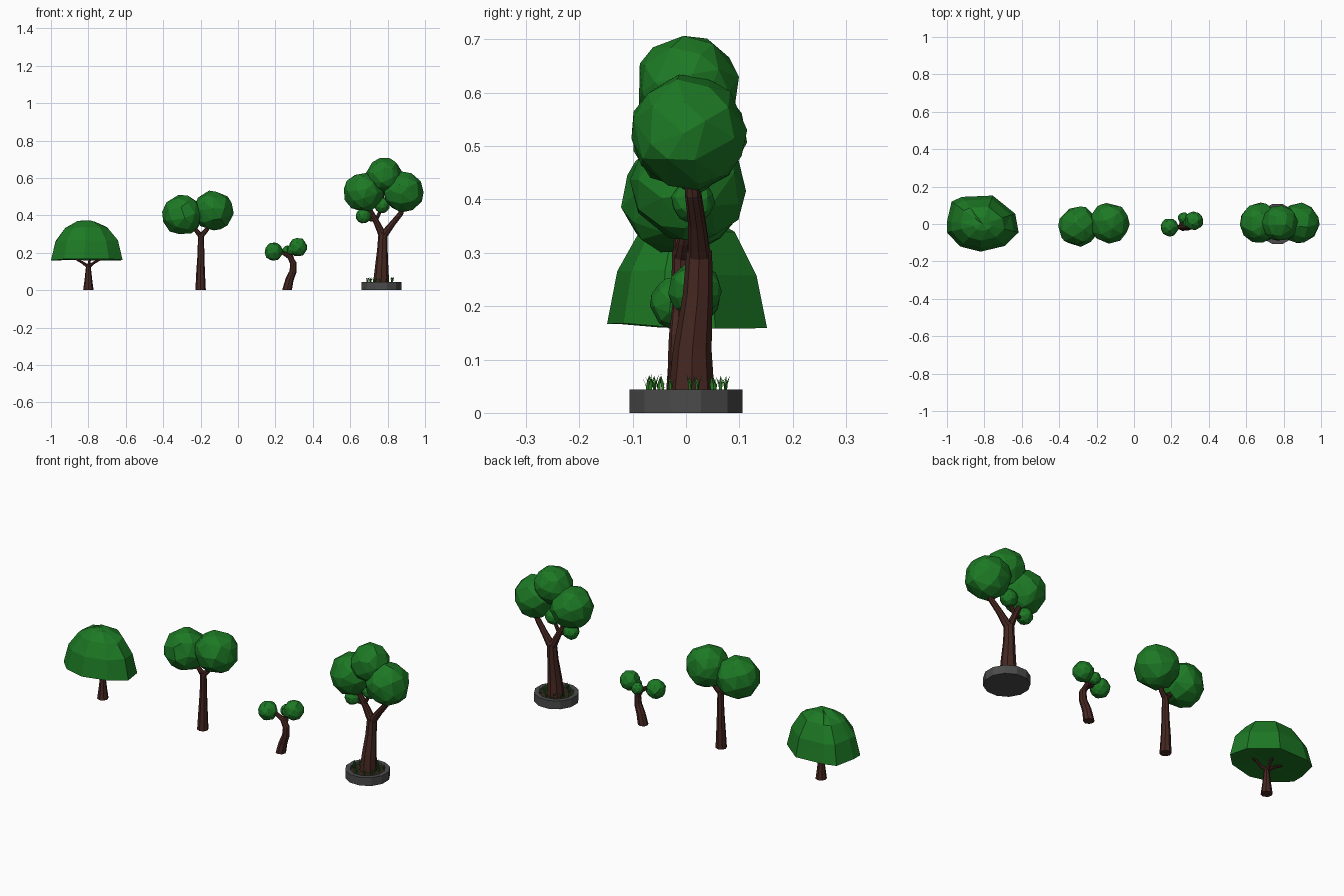
import bpy, bmesh, math, random
from mathutils import Vector, Matrix

if "Cube" in bpy.data.objects:
    bpy.data.objects.remove(bpy.data.objects["Cube"])

random.seed(4)


def material(name, rgb):
    m = bpy.data.materials.new(name)
    m.diffuse_color = (*rgb, 1)
    m.use_nodes = True
    m.node_tree.nodes["Principled BSDF"].inputs["Base Color"].default_value = m.diffuse_color
    return m


LEAF = material("leaf_green", (0.012, 0.19, 0.018))
BARK = material("bark_brown", (0.06, 0.02, 0.015))
STONE = material("planter_grey", (0.07, 0.07, 0.07))
SOIL = material("soil_brown", (0.03, 0.018, 0.012))
GRASS = material("grass_green", (0.03, 0.22, 0.02))


def finish(bm, name, mat):
    bmesh.ops.recalc_face_normals(bm, faces=bm.faces)
    me = bpy.data.meshes.new(name)
    bm.to_mesh(me)
    bm.free()
    me.materials.append(mat)
    ob = bpy.data.objects.new(name, me)
    bpy.context.collection.objects.link(ob)
    return ob


def loft(bm, rings):
    for a, b in zip(rings, rings[1:]):
        n = len(a)
        for i in range(n):
            bm.faces.new((a[i], a[(i + 1) % n], b[(i + 1) % n], b[i]))


def limbs(name, paths, sides=8):
    """Tapered tubes; each path is a list of (x, y, z, radius)."""
    bm = bmesh.new()
    for path in paths:
        pts = [Vector(p[:3]) for p in path]
        rings = []
        for i, p in enumerate(pts):
            t = pts[min(i + 1, len(pts) - 1)] - pts[max(i - 1, 0)]
            if i == 0 and p.z < 0.05:
                t = Vector((0, 0, 1))
            q = Vector((0, 0, 1)).rotation_difference(t)
            r = path[i][3]
            rings.append([bm.verts.new(p + q @ Vector((
                r * math.cos(2 * math.pi * k / sides),
                r * math.sin(2 * math.pi * k / sides), 0))) for k in range(sides)])
        loft(bm, rings)
        bm.faces.new(rings[0])
        bm.faces.new(rings[-1])
    return finish(bm, name, BARK)


def leaf_ball(name, x, y, z, r):
    """Irregular faceted foliage ball."""
    bm = bmesh.new()
    bmesh.ops.create_icosphere(bm, subdivisions=2, radius=r)
    turn = Matrix.Rotation(random.uniform(0, 3), 3, 'Z') @ Matrix.Rotation(random.uniform(0, 3), 3, 'X')
    for v in bm.verts:
        j = Vector([random.uniform(-1, 1) for _ in range(3)]) * r * 0.14
        v.co = turn @ ((v.co + j).normalized() * r * random.uniform(0.98, 1.03)) + Vector((x, y, z))
    return finish(bm, name, LEAF)


# umbrella tree: dome canopy lofted from its plan outline
outline = [(-1, .013), (-.975, .12), (-.92, .145), (-.755, .152), (-.635, .055),
           (-.617, -.045), (-.69, -.117), (-.82, -.148), (-.93, -.12), (-1, -.045)]
centre = Vector((-.81, .0))
bm = bmesh.new()
rings = []
for z, s in ((.163, 1), (.262, .87), (.335, .6), (.366, .25)):
    ring = []
    for x, y in outline:
        p = centre + (Vector((x, y)) - centre) * s
        ring.append(bm.verts.new((p.x, p.y, z + random.uniform(-.006, .006))))
    rings.append(ring)
loft(bm, rings)
for ring, z in ((rings[0], .172), (rings[-1], .374)):
    c = bm.verts.new((centre.x, centre.y, z))
    for i in range(10):
        bm.faces.new((ring[i], ring[(i + 1) % 10], c))
bmesh.ops.triangulate(bm, faces=bm.faces)
finish(bm, "umbrella_canopy", LEAF)
limbs("umbrella_trunk", [
    [(-.8, 0, 0, .028), (-.8, 0, .06, .02), (-.8, 0, .135, .012)],
    [(-.8, 0, .125, .01), (-.83, .01, .147, .007), (-.88, .02, .175, .006)],
    [(-.8, 0, .125, .01), (-.77, -.01, .147, .007), (-.72, -.01, .175, .006)],
    [(-.8, 0, .125, .01), (-.795, .03, .15, .007), (-.79, .06, .18, .006)]])

# twin-ball tree
limbs("twin_trunk", [
    [(-.2, -.012, 0, .028), (-.2, -.01, .1, .023), (-.198, -.01, .2, .018), (-.198, -.01, .305, .016)],
    [(-.198, -.01, .29, .015), (-.225, -.012, .32, .011), (-.27, -.012, .36, .009)],
    [(-.198, -.01, .29, .015), (-.17, -.005, .32, .012), (-.14, .005, .37, .009)]])
leaf_ball("twin_foliage_left", -.298, -.012, .402, .109)
leaf_ball("twin_foliage_right", -.132, .006, .425, .109)

# small crooked tree
limbs("crooked_trunk", [
    [(.262, -.012, 0, .026), (.275, -.012, .055, .022), (.294, -.015, .1, .019),
     (.296, -.015, .145, .017), (.275, -.014, .18, .014), (.24, -.016, .2, .01), (.2, -.018, .207, .007)],
    [(.29, -.013, .16, .013), (.285, .005, .19, .01), (.315, .015, .22, .008)],
    [(.28, -.012, .175, .012), (.275, .01, .19, .009), (.267, .03, .21, .007)]])
leaf_ball("crooked_foliage_left", .19, -.018, .206, .049)
leaf_ball("crooked_foliage_right", .32, .016, .23, .051)
leaf_ball("crooked_foliage_back", .265, .032, .208, .031)
leaf_ball("crooked_foliage_middle", .288, .008, .215, .028)

# potted tree
limbs("potted_trunk", [
    [(.765, .01, .03, .044), (.768, .012, .12, .036), (.772, .022, .22, .028), (.775, .025, .305, .024)],
    [(.775, .025, .29, .022), (.74, .02, .365, .016), (.715, .015, .41, .014), (.68, .008, .48, .011)],
    [(.775, .025, .29, .022), (.825, .02, .355, .016), (.87, .012, .41, .014), (.89, .006, .48, .011)],
    [(.733, .02, .375, .011), (.705, .016, .378, .009), (.672, .013, .395, .007)],
    [(.735, .02, .37, .01), (.755, .02, .41, .009), (.77, .018, .45, .008), (.78, .005, .58, .007)]])
for part, x, y, z, r in (("left", .672, .005, .525, .108), ("right", .885, .004, .525, .109),
                         ("top", .78, .002, .613, .097), ("twig", .671, .013, .397, .041),
                         ("middle", .77, .018, .455, .043)):
    leaf_ball("potted_foliage_" + part, x, y, z, r)


# planter ring, soil and grass tufts
def circle(bm, r, z, n=12):
    return [bm.verts.new((.767 + r * math.cos(2 * math.pi * (k + .5) / n),
                          r * math.sin(2 * math.pi * (k + .5) / n), z)) for k in range(n)]


bm = bmesh.new()
rings = [circle(bm, r, z) for r, z in ((.11, 0), (.11, .044), (.086, .044), (.086, .032))]
loft(bm, rings)
bm.faces.new(rings[0])
finish(bm, "planter", STONE)
bm = bmesh.new()
bm.faces.new(circle(bm, .086, .034))
finish(bm, "soil", SOIL)

bm = bmesh.new()
for i in range(16):
    a = 2 * math.pi * i / 16 + random.uniform(-.15, .15)
    r = random.uniform(.058, .078)
    base = Vector((.767 + r * math.cos(a), r * math.sin(a), .033))
    spin = random.uniform(0, 2)
    for k in range(3):
        b = spin + 2 * math.pi * k / 3
        out = Vector((math.cos(b), math.sin(b), 0))
        side = Vector((-out.y, out.x, 0)) * .003
        mid = base + out * .003 + Vector((0, 0, .022))
        tip = base + out * .01 + Vector((0, 0, random.uniform(.032, .04)))
        v = [bm.verts.new(p) for p in (base - side, base + side, mid + side, mid - side, tip)]
        bm.faces.new(v[:4])
        bm.faces.new((v[3], v[2], v[4]))
finish(bm, "grass_tufts", GRASS)
